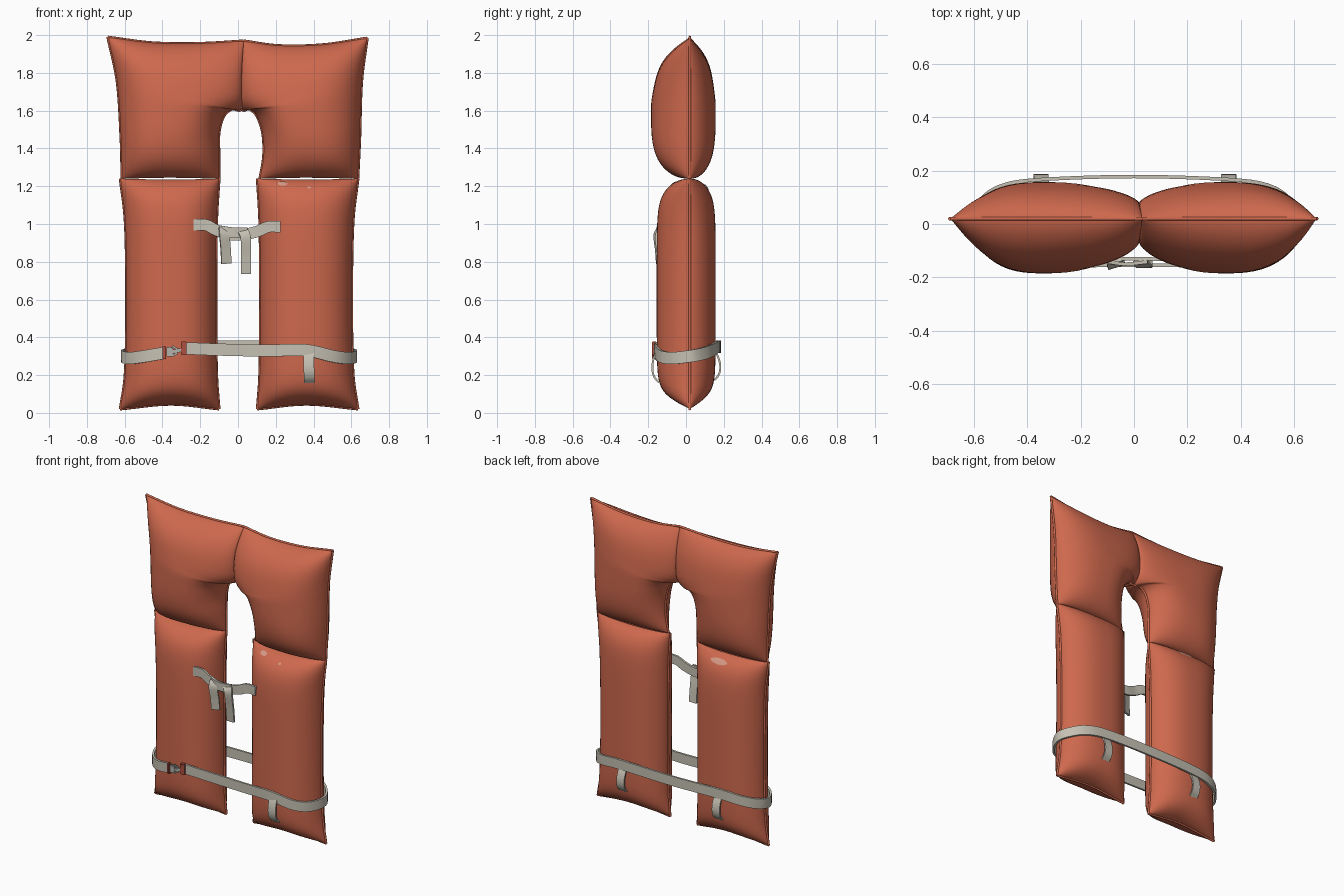
import bpy
import bmesh
import math
from mathutils import Vector

cube = bpy.data.objects.get("Cube")
if cube:
    bpy.data.objects.remove(cube, do_unlink=True)

SEAM_Y = 0.02


def material(name, rgb, rough=0.7):
    m = bpy.data.materials.new(name)
    m.use_nodes = True
    m.diffuse_color = (*rgb, 1)
    bsdf = m.node_tree.nodes["Principled BSDF"]
    bsdf.inputs["Base Color"].default_value = (*rgb, 1)
    bsdf.inputs["Roughness"].default_value = rough
    return m


ORANGE = material("orange fabric", (0.62, 0.14, 0.075))
WEBBING = material("pale webbing", (0.56, 0.53, 0.45))
RED = material("red clip", (0.42, 0.08, 0.05))
METAL = material("grey metal", (0.45, 0.45, 0.43))
WORN = material("worn patch", (0.68, 0.32, 0.24))


def finish(name, bm, mat, angle=40):
    bmesh.ops.remove_doubles(bm, verts=bm.verts, dist=0.0002)
    bmesh.ops.recalc_face_normals(bm, faces=bm.faces)
    me = bpy.data.meshes.new(name)
    bm.to_mesh(me)
    bm.free()
    me.materials.append(mat)
    me.polygons.foreach_set("use_smooth", [True] * len(me.polygons))
    me.set_sharp_from_angle(angle=math.radians(angle))
    ob = bpy.data.objects.new(name, me)
    bpy.context.collection.objects.link(ob)
    return ob


def spline(points):
    """Smooth curve through the points, as a function of 0..1."""
    p = [Vector(q) for q in points]
    p = [2 * p[0] - p[1]] + p + [2 * p[-1] - p[-2]]
    n = len(p) - 3

    def at(t):
        i = min(int(t * n), n - 1)
        s = t * n - i
        a, b, c, d = p[i:i + 4]
        return b + (c - a) * s / 2 + (2 * a - 5 * b + 4 * c - d) * s * s / 2 \
            + (3 * b - a - 3 * c + d) * s ** 3 / 2
    return at


def bulge(t, power):
    return max(0, 1 - abs(2 * t - 1) ** power) ** 0.6


def cushion(inner, outer, bottom, top, front, back, power, joint, kink=None):
    """Surface of a stuffed panel: (u, v, side) -> point; u runs inner to outer."""
    L, R, B, T = map(spline, (inner, outer, bottom, top))

    def surf(u, v, side):
        p = (1 - v) * B(u) + v * T(u) + (1 - u) * L(v) + u * R(v)
        p -= (1 - u) * ((1 - v) * B(0) + v * T(0)) + u * ((1 - v) * B(1) + v * T(1))
        f, g = bulge(u, 2.5), bulge(v, power)
        if abs(v - joint) < 0.5:                 # pinched fold between panels
            g = 0.2 + 0.8 * g
        if kink and v > kink and u < 0.5:        # padded join behind the neck
            w = (v - kink) / (1 - kink)
            f += (1 - f) * 0.5 * math.sqrt(max(0, 1 - (2 * w - 1) ** 2))
        depth = back if side > 0 else front
        return Vector((p.x, SEAM_Y + side * depth * f * g, p.y))
    return surf


def build_cushion(name, surf, nu=28, nv=48):
    bm = bmesh.new()
    ease = lambda i, n: (1 - math.cos(math.pi * i / n)) / 2
    for side in (-1, 1):
        grid = [[bm.verts.new(surf(ease(i, nu), ease(j, nv), side))
                 for i in range(nu + 1)] for j in range(nv + 1)]
        for r, s in zip(grid, grid[1:]):
            for i in range(nu):
                bm.faces.new((r[i], r[i + 1], s[i + 1], s[i]))
    finish(name, bm, ORANGE, 75)


def piping(name, points):
    cu = bpy.data.curves.new(name, "CURVE")
    cu.dimensions = "3D"
    cu.bevel_depth = 0.007
    cu.bevel_resolution = 2
    cu.use_fill_caps = True
    sp = cu.splines.new("POLY")
    sp.points.add(len(points) - 1)
    for q, p in zip(sp.points, points):
        q.co = (p.x, SEAM_Y, p.z, 1)
    cu.materials.append(ORANGE)
    bpy.context.collection.objects.link(bpy.data.objects.new(name, cu))


def ribbon(name, points, width, across=(0, 0, 1), thick=0.013, mat=WEBBING):
    path, n = spline(points), 8 * (len(points) - 1)
    bm, rings = bmesh.new(), []
    for i in range(n + 1):
        t = i / n
        d = (path(min(1, t + 0.003)) - path(max(0, t - 0.003))).normalized()
        w = Vector(across)
        w = (w - d * w.dot(d)).normalized()
        out = d.cross(w) * thick / 2
        w *= width / 2
        p = path(t)
        rings.append([bm.verts.new(q) for q in (p - w - out, p + w - out, p + w + out, p - w + out)])
    for a, b in zip(rings, rings[1:]):
        for k in range(4):
            bm.faces.new((a[k], a[k - 1], b[k - 1], b[k]))
    bm.faces.new(rings[0])
    bm.faces.new(rings[-1])
    return finish(name, bm, mat)


def normal(surf, u, v, side):
    e = 0.004
    n = (surf(u + e, v, side) - surf(u - e, v, side)).cross(
        surf(u, v + e, side) - surf(u, v - e, side)).normalized()
    return n if n.y * side > 0 else -n


def worn_patch(name, surf, u, v, ru, rv, side):
    bm, rings = bmesh.new(), []
    for k in range(5):
        ring = []
        for i in range(20):
            a = math.tau * i / 20
            q = (u + ru * k / 4 * math.cos(a), v + rv * k / 4 * math.sin(a), side)
            ring.append(bm.verts.new(surf(*q) + normal(surf, *q) * 0.004))
        rings.append(ring)
    for a, b in zip(rings[1:], rings[2:]):
        for i in range(20):
            bm.faces.new((a[i - 1], a[i], b[i], b[i - 1]))
    bm.faces.new(rings[1])
    finish(name, bm, WORN)


# Stuffed panels, upper and lower on each side
neck = [(0.02, 1.615), (0.02, 1.8), (0.03, 1.97)]
KINK = 5 / 7
upper_right = cushion(
    [(-0.1, 1.24), (-0.1, 1.36), (-0.1, 1.48), (-0.075, 1.57), (-0.03, 1.608)] + neck,
    [(-0.615, 1.24), (-0.62, 1.45), (-0.64, 1.75), (-0.69, 1.99)],
    [(-0.1, 1.24), (-0.36, 1.245), (-0.615, 1.24)],
    [(0.03, 1.97), (-0.2, 1.957), (-0.45, 1.96), (-0.69, 1.99)], 0.205, 0.137, 3.2, 0, KINK)
upper_left = cushion(
    [(0.115, 1.24), (0.135, 1.36), (0.13, 1.48), (0.1, 1.57), (0.06, 1.608)] + neck,
    [(0.635, 1.24), (0.645, 1.45), (0.655, 1.75), (0.685, 1.985)],
    [(0.115, 1.24), (0.36, 1.245), (0.635, 1.24)],
    [(0.03, 1.97), (0.22, 1.945), (0.45, 1.95), (0.685, 1.985)], 0.205, 0.137, 3.2, 0, KINK)


def lower(i, o, sign):
    edge = lambda x, flare: [(x + flare, 0.02), (x, 0.22), (x - flare / 4, 0.6),
                             (x, 1.0), (x + flare, 1.24)]
    flare = 0.027 * sign
    return cushion(edge(i, -flare / 2), edge(o, flare),
                   [(i - flare / 2, 0.02), ((i + o) / 2, 0.045), (o + flare, 0.02)],
                   [(i - flare / 2, 1.24), ((i + o) / 2, 1.235), (o + flare, 1.24)],
                   0.175, 0.137, 5, 1)


lower_right = lower(-0.113, -0.597, -1)
lower_left = lower(0.115, 0.609, 1)

steps = [i / 40 for i in range(41)]
for name, surf, is_upper in (("upper_right", upper_right, True), ("upper_left", upper_left, True),
                             ("lower_right", lower_right, False), ("lower_left", lower_left, False)):
    build_cushion(name + "_cushion", surf)
    reach = KINK if is_upper else 1
    piping(name + "_outer_piping", [surf(1, t, 1) for t in steps])
    piping(name + "_inner_piping", [surf(0, t * reach, 1) for t in steps])
    piping(name + "_end_piping", [surf(t, 1 if is_upper else 0, 1) for t in steps])


# Waist belt hugging both lower panels
def hug(surf, u, side, z):
    v = (z - 0.045) / 1.19
    p = surf(u, v, side)
    d = Vector((p.x - surf(0.5, v, side).x, (p.y - SEAM_Y) * 3, 0)).normalized()
    p += d * 0.012
    return Vector((p.x, p.y, z))


wrap = [(0.78, -1, 0.3), (0.93, -1, 0.29), (1, 1, 0.3), (0.93, 1, 0.315), (0.78, 1, 0.335), (0.5, 1, 0.35)]
right_wrap = [hug(lower_right, *w) for w in [(0.58, -1, 0.318)] + wrap]
left_wrap = [hug(lower_left, *w) for w in [(0.5, -1, 0.332)] + wrap]
bridge = [Vector((0, 0.178, 0.35))]
front_run = [Vector((0.15, -0.155, 0.33)), Vector((-0.1, -0.155, 0.335)),
             hug(lower_right, 0.36, -1, 0.342)]
ribbon("waist_belt", right_wrap + bridge + left_wrap[::-1] + front_run, 0.064)


# Keeper loops over the belt
def keeper(name, surf, u, side, low, high):
    pts = []
    for k, lift in enumerate((0.002, 0.018, 0.026, 0.026, 0.018, 0.002)):
        v = low + (high - low) * k / 5
        pts.append(surf(u, v, side) + normal(surf, u, v, side) * lift)
    ribbon(name, pts, 0.056, (1, 0, 0), 0.01)


keeper("front_keeper_loop", lower_left, 0.54, -1, 0.17, 0.32)
keeper("back_left_keeper_loop", lower_left, 0.5, 1, 0.185, 0.315)
keeper("back_right_keeper_loop", lower_right, 0.5, 1, 0.185, 0.315)


# Clip joining the belt ends
def box(name, x, z, size, mat, tilt=0):
    bm = bmesh.new()
    bmesh.ops.create_cube(bm, size=1)
    bmesh.ops.scale(bm, vec=size, verts=bm.verts)
    bmesh.ops.bevel(bm, geom=bm.edges, offset=0.004, segments=2, affect="EDGES")
    ob = finish(name, bm, mat)
    ob.location = (x, -0.168, z)
    ob.rotation_euler.y = tilt


box("clip_end_outer", -0.39, 0.32, (0.018, 0.026, 0.07), RED)
box("clip_end_inner", -0.287, 0.342, (0.03, 0.026, 0.072), RED)
box("clip_plate", -0.362, 0.323, (0.035, 0.018, 0.05), METAL)
box("clip_bar", -0.325, 0.328, (0.06, 0.016, 0.02), METAL, -0.2)
for sign in (-1, 1):
    box("clip_prong", -0.335, 0.327 + sign * 0.018, (0.04, 0.014, 0.011), METAL, sign * 0.5)

# Chest tie with its knot and hanging tails
ribbon("chest_tie", [(-0.235, -0.13, 0.995), (-0.17, -0.132, 0.995), (-0.12, -0.135, 0.97),
                     (-0.05, -0.13, 0.945), (0.03, -0.13, 0.945), (0.1, -0.132, 0.96),
                     (0.16, -0.132, 0.985), (0.225, -0.134, 0.985)], 0.06)
ribbon("tie_overlap", [(-0.1, -0.142, 0.965), (-0.03, -0.15, 0.955), (0.05, -0.142, 0.955)], 0.055)
ribbon("tie_tail_long", [(0.02, -0.14, 0.97), (0.04, -0.158, 0.93), (0.042, -0.145, 0.83),
                         (0.042, -0.135, 0.735)], 0.054, (1, 0, 0))
ribbon("tie_tail_short", [(-0.075, -0.14, 0.98), (-0.072, -0.158, 0.94), (-0.065, -0.15, 0.86),
                          (-0.062, -0.145, 0.79)], 0.054, (1, 0.3, 0))

# Worn spots on the fabric
worn_patch("front_worn_patch", lower_left, 0.26, 0.972, 0.05, 0.012, -1)
worn_patch("front_worn_speck", lower_left, 0.53, 0.95, 0.018, 0.007, -1)
worn_patch("back_worn_patch", lower_right, 0.43, 0.955, 0.12, 0.018, 1)
